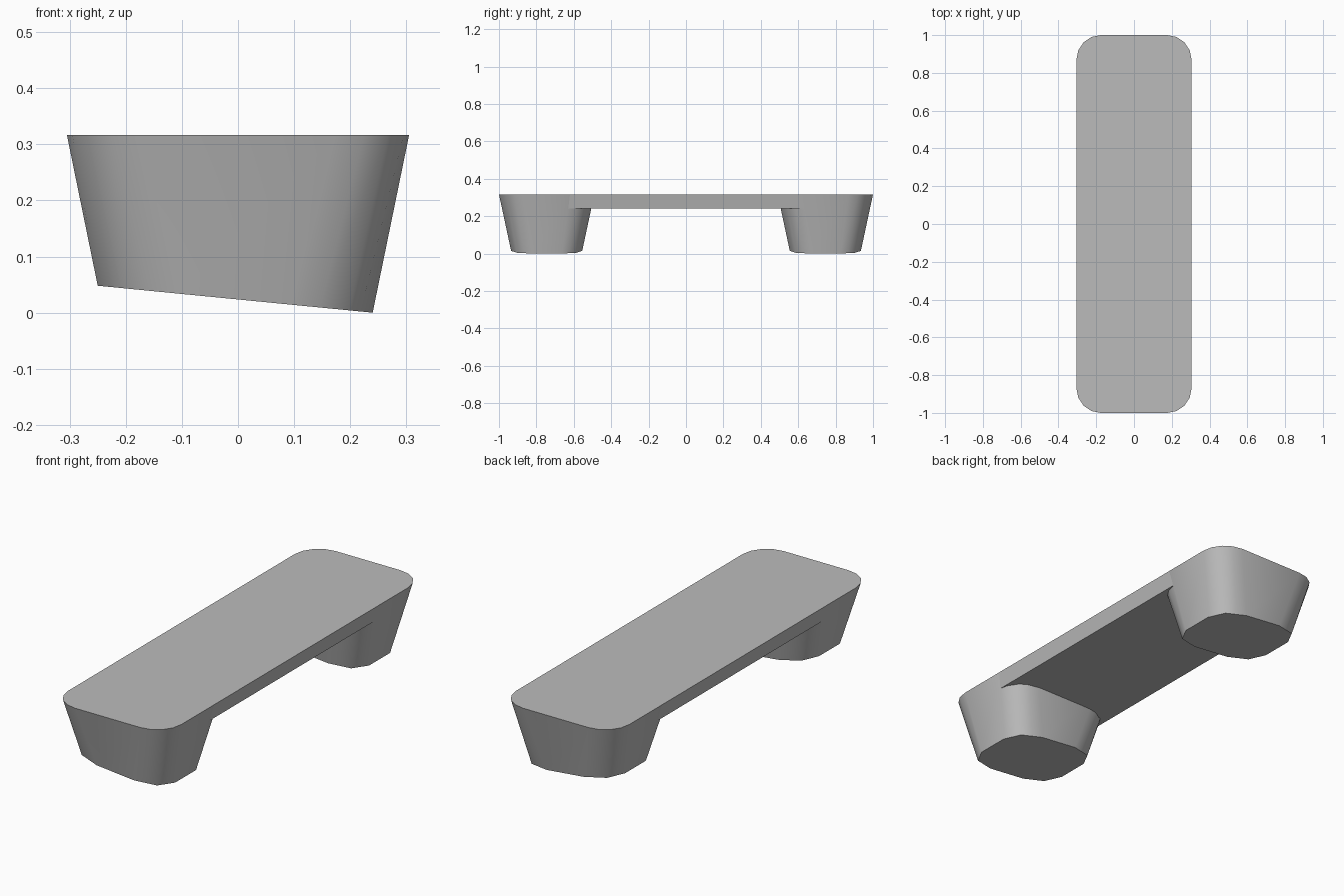
import bpy, bmesh
from math import sin, cos, pi

cube = bpy.data.objects.get("Cube")
if cube:
    bpy.data.objects.remove(cube, do_unlink=True)

TOP, UNDER = 0.317, 0.24      # deck top and underside heights
LEG_Y = 0.745                 # distance of each leg from the middle

grey = bpy.data.materials.new("plain grey")
grey.use_nodes = True
colour = (0.5, 0.5, 0.5, 1)
grey.diffuse_color = colour
grey.node_tree.nodes["Principled BSDF"].inputs["Base Color"].default_value = colour


def rounded_outline(hx, hy, rx, ry, coarse=False):
    """Rounded rectangle, four steps a corner; coarse flattens every second point."""
    points = []
    for quarter, (sx, sy) in enumerate([(1, 1), (-1, 1), (-1, -1), (1, -1)]):
        arc = []
        for step in range(5):
            a = (quarter + step / 4) * pi / 2
            arc.append([sx * (hx - rx) + rx * cos(a), sy * (hy - ry) + ry * sin(a)])
        if coarse:
            for i in (1, 3):
                arc[i] = [(p + q) / 2 for p, q in zip(arc[i - 1], arc[i + 1])]
        points += arc
    return points


def finish(name, bm):
    bmesh.ops.recalc_face_normals(bm, faces=bm.faces)
    mesh = bpy.data.meshes.new(name)
    bm.to_mesh(mesh)
    bm.free()
    mesh.materials.append(grey)
    obj = bpy.data.objects.new(name, mesh)
    bpy.context.collection.objects.link(obj)
    bpy.ops.object.select_all(action='DESELECT')
    obj.select_set(True)
    bpy.context.view_layer.objects.active = obj
    bpy.ops.object.shade_smooth_by_angle(angle=pi / 4.5)
    return obj


def loft(name, lower, upper):
    """Closed solid between two matching rings of points."""
    bm = bmesh.new()
    a = [bm.verts.new(p) for p in lower]
    b = [bm.verts.new(p) for p in upper]
    for i in range(len(a)):
        j = (i + 1) % len(a)
        bm.faces.new((a[i], a[j], b[j], b[i]))
    bm.faces.new(a[::-1])
    bm.faces.new(b)
    return finish(name, bm)


# Tapered legs with slanted soles
for name, side in (("front_leg", -1), ("back_leg", 1)):
    y0 = side * LEG_Y
    upper = [(x, y + y0, TOP) for x, y in rounded_outline(0.305, 0.255, 0.13, 0.13)]
    sole = rounded_outline(0.245, 0.19, 0.145, 0.11, coarse=True)
    lower = [(x - 0.005, y + y0, 0.0235 - 0.098 * (x - 0.005)) for x, y in sole]
    loft(name, lower, upper)

# Deck joining the legs, with sides sloping flush to theirs
END = 0.65
corners = [(1, 1), (-1, 1), (-1, -1), (1, -1)]
loft("deck",
     [(sx * 0.289, sy * END, UNDER) for sx, sy in corners],
     [(sx * 0.305, sy * END, TOP) for sx, sy in corners])
